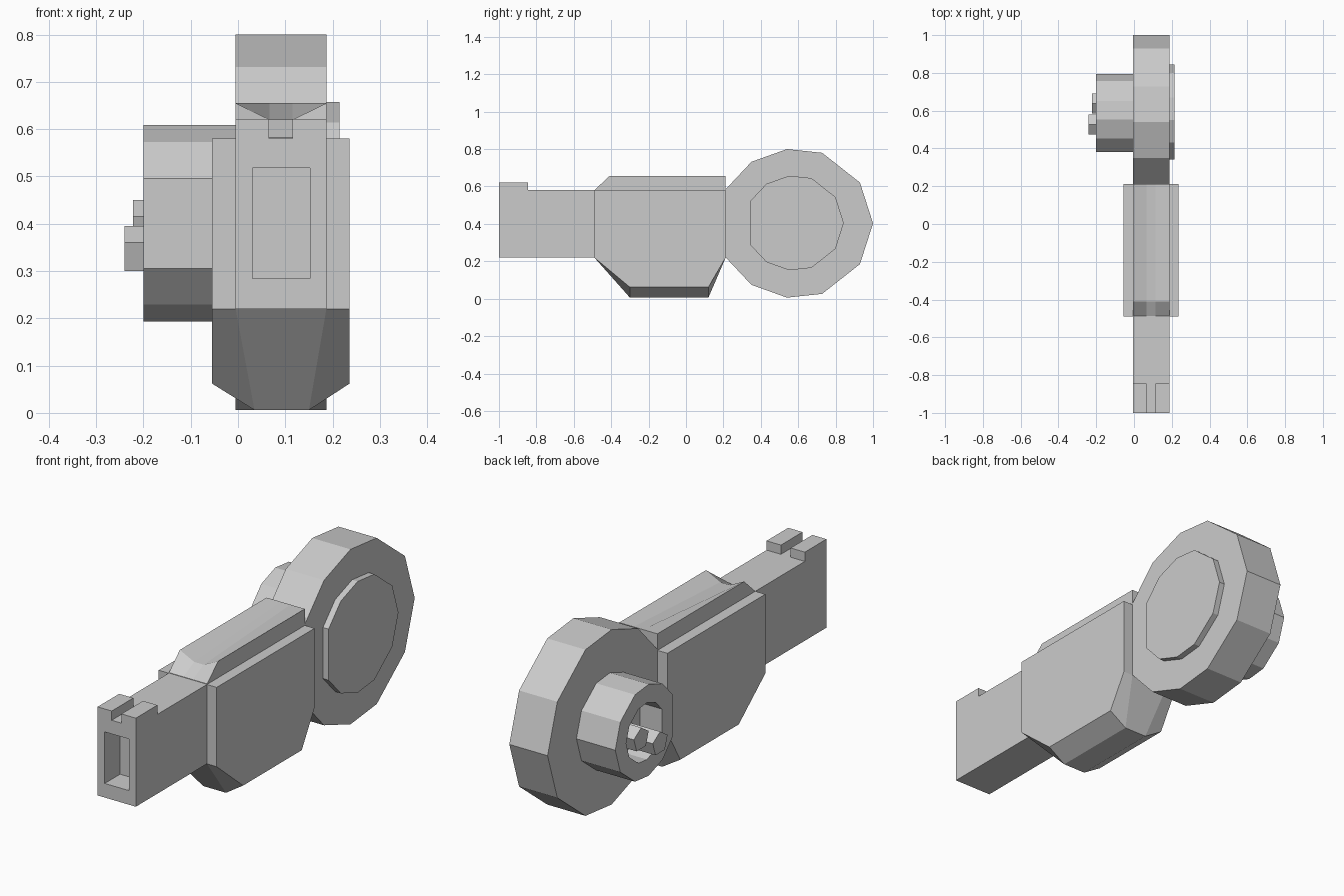
import bpy, bmesh

if "Cube" in bpy.data.objects:
    bpy.data.objects.remove(bpy.data.objects["Cube"])

X0, X1 = -0.005, 0.187           # side faces of the slim core


def loft(name, loops):
    """Skin a row of equal-length point loops and cap both ends."""
    bm = bmesh.new()
    rows = [[bm.verts.new(p) for p in loop] for loop in loops]
    n = len(rows[0])
    for a, b in zip(rows, rows[1:]):
        for i in range(n):
            j = (i + 1) % n
            bm.faces.new((a[i], a[j], b[j], b[i]))
    bm.faces.new(rows[0])
    bm.faces.new(rows[-1])
    bmesh.ops.recalc_face_normals(bm, faces=bm.faces)
    me = bpy.data.meshes.new(name)
    bm.to_mesh(me)
    bm.free()
    ob = bpy.data.objects.new(name, me)
    bpy.context.collection.objects.link(ob)
    return ob


def rect(x0, x1, z0, z1, y):
    return [(x0, y, z0), (x1, y, z0), (x1, y, z1), (x0, y, z1)]


def box(name, x0, x1, y0, y1, z0, z1):
    return loft(name, [rect(x0, x1, z0, z1, y0), rect(x0, x1, z0, z1, y1)])


# Eleven-sided drum outline, upper half mirrored below the axis
half = [(0.93, 0.218), (0.728, 0.377), (0.54, 0.397), (0.35, 0.329), (0.212, 0.182)]
outline = [(1.0, 0)] + half + [(y, -z) for y, z in reversed(half)]


def ring(x, scale, cy, cz):
    return [(x, cy + (y - 0.606) * scale, cz + z * scale) for y, z in outline]


# Drum, its side cover and the hollow hub
loft("drum", [ring(X0, 1, 0.606, 0.403), ring(X1, 1, 0.606, 0.403)])
loft("drum_cover", [ring(X1 - 0.01, 0.636, 0.593, 0.405), ring(0.215, 0.636, 0.593, 0.405)])
loft("hub", [ring(X0 + 0.01, 0.523, 0.587, 0.401), ring(-0.2, 0.523, 0.587, 0.401),
             ring(-0.2, 0.325, 0.587, 0.401), ring(-0.09, 0.325, 0.587, 0.401)])

# Five-sided pins in the hub
pin = [(-0.053, 0.01), (0, 0.045), (0.053, 0.01), (0.033, -0.05), (-0.033, -0.05)]
for i, (cy, cz, tip) in enumerate([(0.528, 0.35, -0.24), (0.638, 0.405, -0.222)]):
    loft(f"hub_pin_{i + 1}", [[(x, cy + y, cz + z) for y, z in pin] for x in (-0.08, tip)])

# Main housing with a tapered, chamfered belly
def section(y, z_side, z_low, xl, xr):
    return [(-0.055, y, 0.58), (0.236, y, 0.58), (0.236, y, z_side),
            (xr, y, z_low), (xl, y, z_low), (-0.055, y, z_side)]


loft("housing", [section(-0.49, 0.22, 0.22, X0, X1), section(-0.30, 0.062, 0.006, 0.035, 0.15),
                 section(0.12, 0.062, 0.006, 0.035, 0.15), section(0.212, 0.22, 0.22, X0, X1)])

# Top cover with a sighting groove that fades toward the back
def cover(y, z_side, z_mid):
    return [(X0, y, 0.56), (X0, y, z_side), (0.067, y, z_mid),
            (0.115, y, z_mid), (X1, y, z_side), (X1, y, 0.56)]


loft("top_cover", [cover(-0.488, 0.582, 0.582), cover(-0.41, 0.655, 0.62), cover(0.212, 0.655, 0.655)])

# Barrel with a recessed muzzle
loft("barrel", [rect(X0, X1, 0.22, 0.58, -0.45), rect(X0, X1, 0.22, 0.58, -1),
                rect(0.031, 0.152, 0.284, 0.518, -1), rect(0.031, 0.152, 0.284, 0.518, -0.89)])

# Twin front sight blocks
for side, a, b in (("left", X0, 0.066), ("right", 0.115, X1)):
    box(f"front_sight_{side}", a, b, -1, -0.845, 0.575, 0.622)
